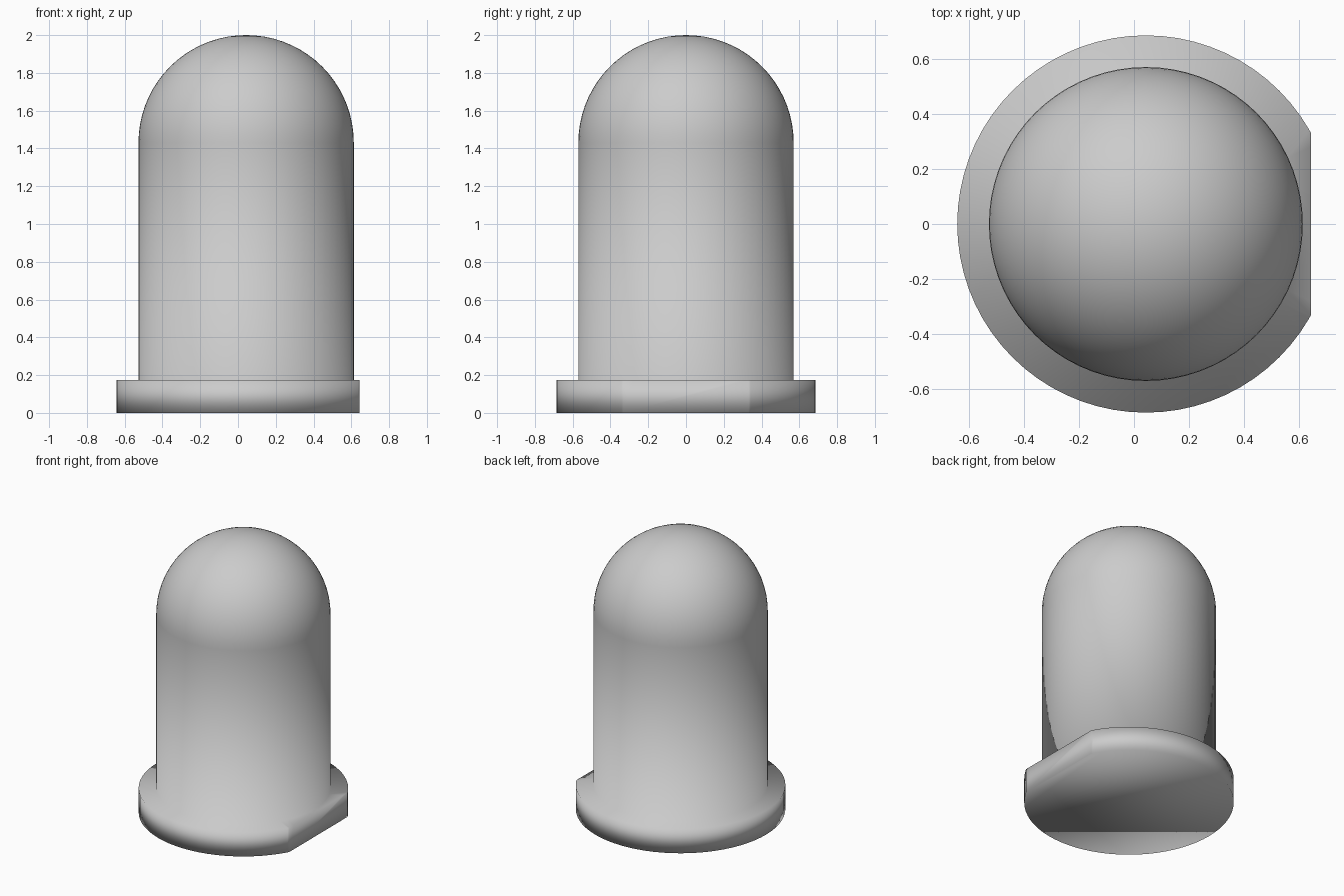
import bpy, bmesh, math
from mathutils import Matrix

cube = bpy.data.objects.get("Cube")
if cube:
    bpy.data.objects.remove(cube, do_unlink=True)

SEGMENTS = 72
DOME_STEPS = 18
CENTRE_X = 0.043
FLANGE_R, FLANGE_H = 0.685, 0.175
BODY_R, HEIGHT = 0.57, 2.0
FLAT_X = 0.642

# Single grey plastic
grey = bpy.data.materials.new("grey_plastic")
colour = (0.6, 0.6, 0.6, 1.0)
grey.use_nodes = True
grey.diffuse_color = colour
grey.node_tree.nodes["Principled BSDF"].inputs["Base Color"].default_value = colour

# Half profile: flange, straight wall, then domed top
dome_z = HEIGHT - BODY_R
profile = [(FLANGE_R, 0), (FLANGE_R, FLANGE_H), (BODY_R, FLANGE_H)]
for i in range(DOME_STEPS):
    a = math.pi / 2 * i / DOME_STEPS
    profile.append((BODY_R * math.cos(a), dome_z + BODY_R * math.sin(a)))

# Revolve the profile into rings, close the base and the tip
bm = bmesh.new()
rings = []
for r, z in profile:
    rings.append([bm.verts.new((r * math.cos(t), r * math.sin(t), z))
                  for t in (2 * math.pi * k / SEGMENTS for k in range(SEGMENTS))])
for low, high in zip(rings, rings[1:]):
    for k in range(SEGMENTS):
        n = (k + 1) % SEGMENTS
        bm.faces.new((low[k], low[n], high[n], high[k]))
tip = bm.verts.new((0, 0, HEIGHT))
for k in range(SEGMENTS):
    bm.faces.new((rings[-1][k], rings[-1][(k + 1) % SEGMENTS], tip))
bm.faces.new(rings[0][::-1])
bmesh.ops.transform(bm, matrix=Matrix.Translation((CENTRE_X, 0, 0)), verts=bm.verts)

# Slice the flat on the flange's left side and cap it
bmesh.ops.bisect_plane(bm, geom=bm.verts[:] + bm.edges[:] + bm.faces[:],
                       plane_co=(FLAT_X, 0, 0), plane_no=(1, 0, 0), clear_outer=True)
bmesh.ops.holes_fill(bm, edges=[e for e in bm.edges if e.is_boundary], sides=0)
bmesh.ops.recalc_face_normals(bm, faces=bm.faces)

# Soft shading over the whole casing
for face in bm.faces:
    face.smooth = True

mesh = bpy.data.meshes.new("domed_flanged_casing")
bm.to_mesh(mesh)
bm.free()
mesh.materials.append(grey)
casing = bpy.data.objects.new("domed_flanged_casing", mesh)
bpy.context.collection.objects.link(casing)
